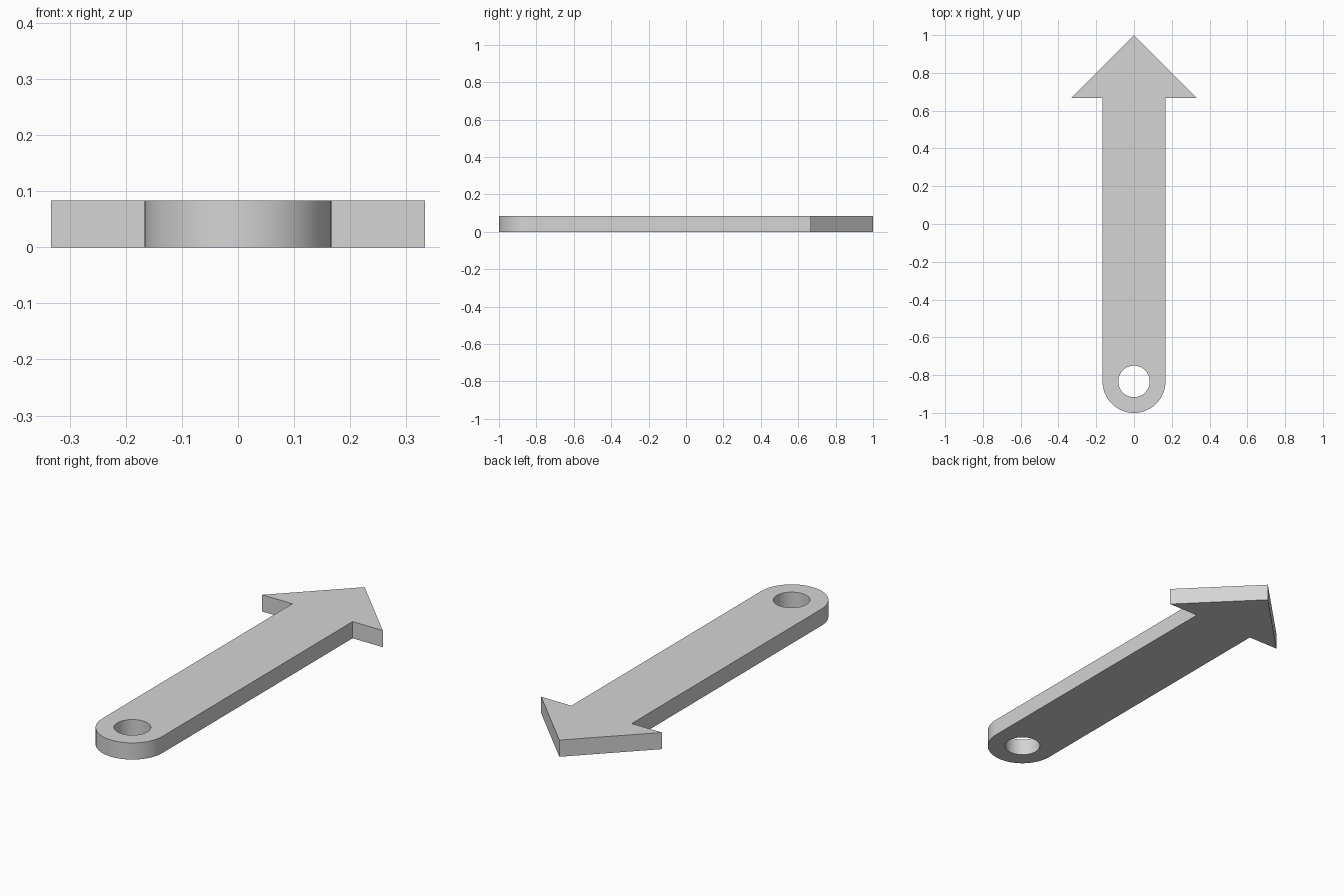
import bpy
import bmesh
from math import cos, sin, pi, radians

cube = bpy.data.objects.get("Cube")
if cube:
    bpy.data.objects.remove(cube, do_unlink=True)

THICK = 1 / 12
HALF = 1 / 6             # half width of the shaft, radius of the round end
PIVOT_Y = -1 + HALF      # centre of the round end and its hole
HEAD = 1 / 3             # length and half width of the head
HOLE = 1 / 12
SEGMENTS = 64


def arc(radius, start, end, steps):
    angles = [start + (end - start) * i / steps for i in range(steps + 1)]
    return [(radius * cos(a), PIVOT_Y + radius * sin(a)) for a in angles]


def add_loop(bm, points):
    verts = [bm.verts.new((x, y, 0)) for x, y in points]
    return [bm.edges.new((v, verts[i - 1])) for i, v in enumerate(verts)]


# Outline: round end, then the arrow head
neck_y = 1 - HEAD
outline = arc(HALF, pi, 2 * pi, SEGMENTS // 2)
outline += [(HALF, neck_y), (HEAD, neck_y), (0, 1), (-HEAD, neck_y), (-HALF, neck_y)]
hole = arc(HOLE, 0, 2 * pi, SEGMENTS)[:-1]

# Fill between outline and hole, then extrude to thickness
bm = bmesh.new()
edges = add_loop(bm, outline) + add_loop(bm, hole)
bmesh.ops.triangle_fill(bm, edges=edges, use_beauty=True, use_dissolve=False)
top = bmesh.ops.extrude_face_region(bm, geom=bm.faces[:], use_keep_orig=True)
top_verts = [g for g in top["geom"] if isinstance(g, bmesh.types.BMVert)]
bmesh.ops.translate(bm, verts=top_verts, vec=(0, 0, THICK))
bmesh.ops.recalc_face_normals(bm, faces=bm.faces[:])

mesh = bpy.data.meshes.new("arrow_pointer")
bm.to_mesh(mesh)
bm.free()
pointer = bpy.data.objects.new("arrow_pointer", mesh)
bpy.context.collection.objects.link(pointer)

# Plain grey finish
grey = bpy.data.materials.new("light_grey")
grey.use_nodes = True
colour = (0.66, 0.66, 0.66, 1)
grey.diffuse_color = colour
grey.node_tree.nodes["Principled BSDF"].inputs["Base Color"].default_value = colour
mesh.materials.append(grey)

# Smooth round walls, sharp rims
bpy.ops.object.select_all(action="DESELECT")
pointer.select_set(True)
bpy.context.view_layer.objects.active = pointer
bpy.ops.object.shade_smooth_by_angle(angle=radians(30))
